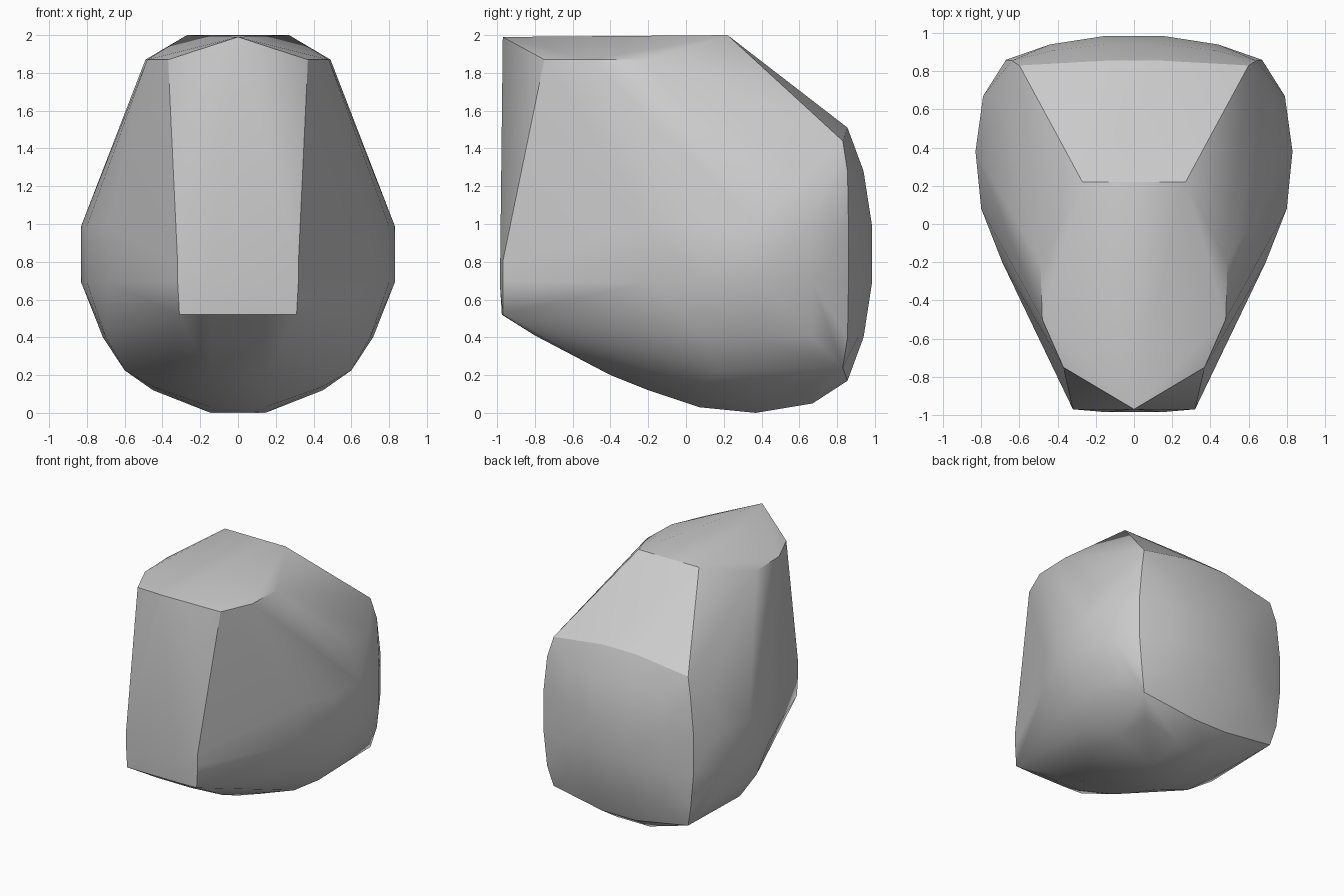
import bpy
import bmesh
import math

# Remove the default object
default_object = bpy.data.objects.get("Cube")
if default_object:
    bpy.data.objects.remove(default_object, do_unlink=True)


def make_material(name, value):
    material = bpy.data.materials.new(name)
    material.use_nodes = True
    colour = (value, value, value, 1)
    material.diffuse_color = colour
    shader = next(node for node in material.node_tree.nodes if node.type == 'BSDF_PRINCIPLED')
    shader.inputs["Base Color"].default_value = colour
    return material


def ring(outline, *heights):
    """Repeat a horizontal outline of (x, y) pairs at several heights."""
    return [(x, y, z) for z in heights for x, y in outline]


def keel(profile, x):
    """Lengthwise outline of (y, z) pairs at a fixed half width."""
    return [(x, y, z) for y, z in profile]


points = []

# Rounded rear body: widest belt, then the narrower ring below and above it
belt = [(.15, .985), (.44, .94), (.67, .86), (.79, .67), (.83, .38), (.8, .08), (.69, -.2)]
shoulder = [(.15, .94), (.42, .91), (.64, .855), (.7, .67), (.715, .38), (.7, .1)]
points += ring(belt, .69, .99)
points += ring(shoulder, .4, 1.28)
points += ring([(.6, .83)], .24, 1.44)
points += ring([(.15, .855)], .17, 1.51)

# Underside: central keel sweeping up to the front, and its outer curve
points += keel([(.67, .05), (.37, 0), (.07, .03), (-.2, .12), (-.4, .2), (-.8, .41)], .145)
points += keel([(.67, .15), (.37, .12), (.07, .14)], .45)
points += keel([(.17, .225)], .6)

# Front plate
points += ring([(.32, -.97)], .7, .8)
points += ring([(.31, -.97), (.15, -.975)], .52)
points += ring([(.15, -.985)], .68)

# Flat crown with a pointed front and bevelled sides
points += ring([(0, -.97)], 1.99)
points += ring([(.27, .22)], 2)
points += ring([(.37, -.75), (.48, -.5), (.49, -.2)], 1.87)

# Wrap both mirrored halves in one convex shell
shell = bmesh.new()
for x, y, z in points:
    for side in ((1, -1) if x else (1,)):
        shell.verts.new((x * side, y, z))
hull = bmesh.ops.convex_hull(shell, input=shell.verts[:])
loose = [v for v in shell.verts if not v.link_faces]
bmesh.ops.delete(shell, geom=loose, context='VERTS')
bmesh.ops.recalc_face_normals(shell, faces=shell.faces[:])

mesh = bpy.data.meshes.new("body_shell")
shell.to_mesh(mesh)
shell.free()
mesh.materials.append(make_material("light grey", .6))
body = bpy.data.objects.new("body_shell", mesh)
bpy.context.collection.objects.link(body)

# Smooth the soft curves, keep the main creases sharp
bpy.ops.object.select_all(action='DESELECT')
body.select_set(True)
bpy.context.view_layer.objects.active = body
bpy.ops.object.shade_smooth_by_angle(angle=math.radians(30))
